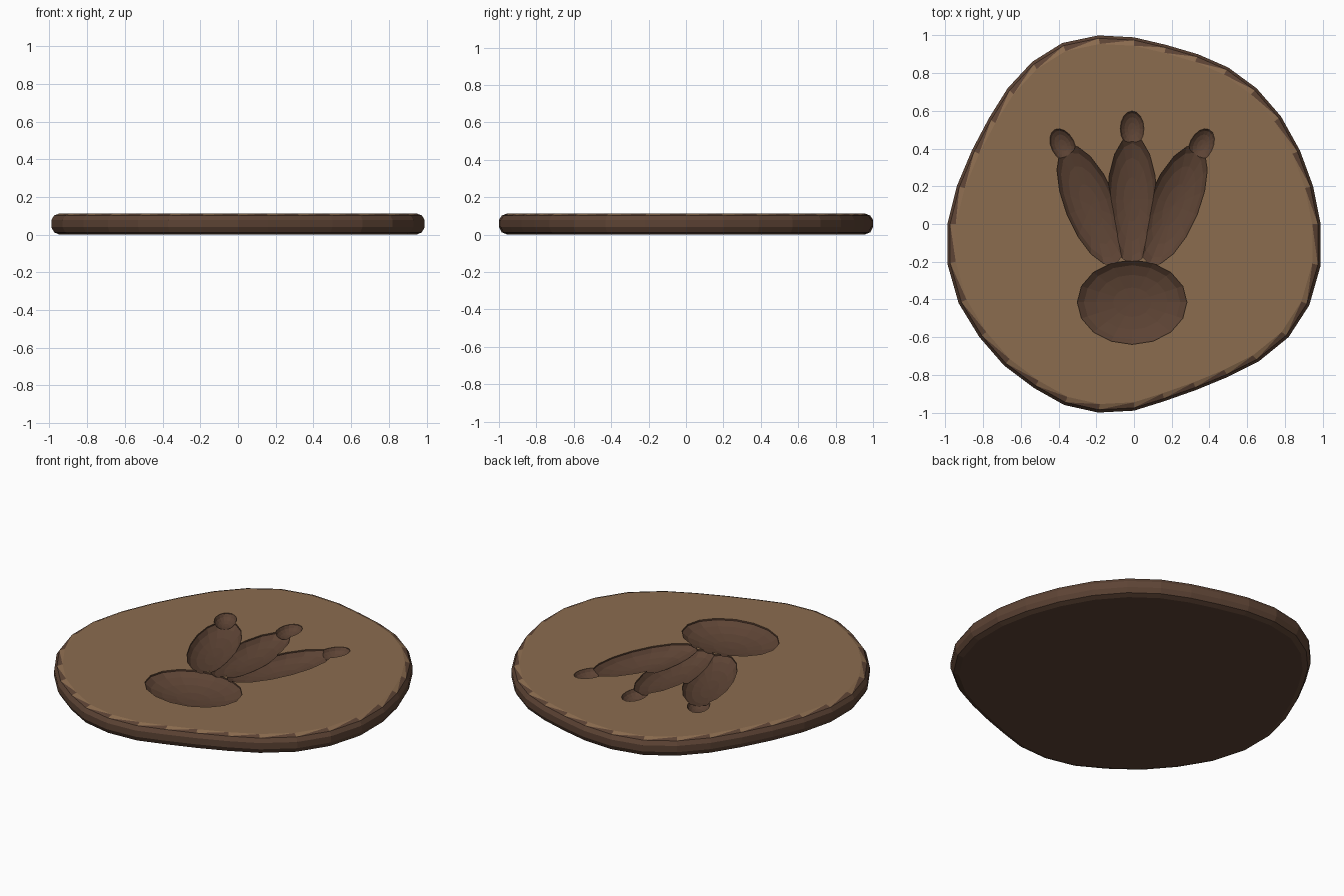
import bpy, bmesh, math
from mathutils import Matrix, Vector

if "Cube" in bpy.data.objects:
    bpy.data.objects.remove(bpy.data.objects["Cube"])


def material(name, rgb):
    m = bpy.data.materials.new(name)
    m.diffuse_color = (*rgb, 1)
    m.use_nodes = True
    m.node_tree.nodes["Principled BSDF"].inputs["Base Color"].default_value = m.diffuse_color
    return m


MUD = material("dark_mud", (0.11, 0.057, 0.035))
CRUST = material("dry_crust", (0.26, 0.15, 0.078))
TOP = 0.113

# Irregular outline of the slab, anticlockwise
OUTLINE = [(.99, 0), (.95, .2), (.88, .39), (.78, .57), (.65, .72), (.5, .83), (.34, .9), (.17, .95),
           (0, .99), (-.19, 1), (-.38, .96), (-.54, .86), (-.67, .72), (-.77, .56), (-.86, .39), (-.94, .2),
           (-.99, 0), (-.99, -.21), (-.93, -.42), (-.82, -.6), (-.69, -.75), (-.53, -.87), (-.37, -.96),
           (-.19, -1), (0, -.99), (.16, -.94), (.33, -.88), (.5, -.81), (.66, -.73), (.82, -.6),
           (.93, -.43), (.99, -.22)]
# Rounded edge: scale of the outline, height
EDGE = [(.955, 0), (.985, .012), (1, .04), (1, .078), (.985, .102), (.955, TOP)]


def make_object(name, bm):
    bmesh.ops.recalc_face_normals(bm, faces=bm.faces)
    mesh = bpy.data.meshes.new(name)
    bm.to_mesh(mesh)
    bm.free()
    mesh.materials.append(MUD)
    mesh.materials.append(CRUST)
    ob = bpy.data.objects.new(name, mesh)
    bpy.context.collection.objects.link(ob)
    return ob


# Slab with a rounded edge; the crust breaks off in triangles at the rim
bm = bmesh.new()
rings = [[bm.verts.new((x * s, y * s, z)) for x, y in OUTLINE] for s, z in EDGE]
n = len(OUTLINE)
bm.faces.new(rings[0][::-1])
bm.faces.new(rings[-1]).material_index = 1
for k, (lo, hi) in enumerate(zip(rings, rings[1:])):
    for i in range(n):
        j = (i + 1) % n
        if k == len(rings) - 2:
            bm.faces.new((lo[i], lo[j], hi[j]))
            bm.faces.new((lo[i], hi[j], hi[i])).material_index = 1
        else:
            bm.faces.new((lo[i], lo[j], hi[j], hi[i]))
slab = make_object("footprint_slab", bm)


# Hollow pressed into the slab by a low-poly ellipsoid
def press(x, y, half_width, half_length, depth, angle=0):
    bm = bmesh.new()
    bmesh.ops.create_uvsphere(bm, u_segments=16, v_segments=9, radius=1)
    bm.transform(Matrix.Translation(Vector((x, y, TOP + .004)))
                 @ Matrix.Rotation(math.radians(angle), 4, 'Z')
                 @ Matrix.Diagonal((half_width, half_length, depth, 1)))
    cutter = make_object("print_cutter", bm)
    cutter.hide_render = True
    mod = slab.modifiers.new("press", 'BOOLEAN')
    mod.operation = 'DIFFERENCE'
    mod.solver = 'EXACT'
    mod.object = cutter
    bpy.context.view_layer.objects.active = slab
    bpy.ops.object.modifier_apply(modifier=mod.name)
    bpy.data.objects.remove(cutter)


# Heel pad
press(-.01, -.415, .295, .227, .075)
# Middle toe and claw
press(-.01, .13, .133, .345, .072)
press(-.01, .505, .064, .096, .045)
# Side toes and claws
for side in (-1, 1):
    press(-.01 + side * .22, .1, .137, .345, .07, -side * 22)
    press(-.01 + side * .367, .417, .063, .096, .045, -side * 27)
